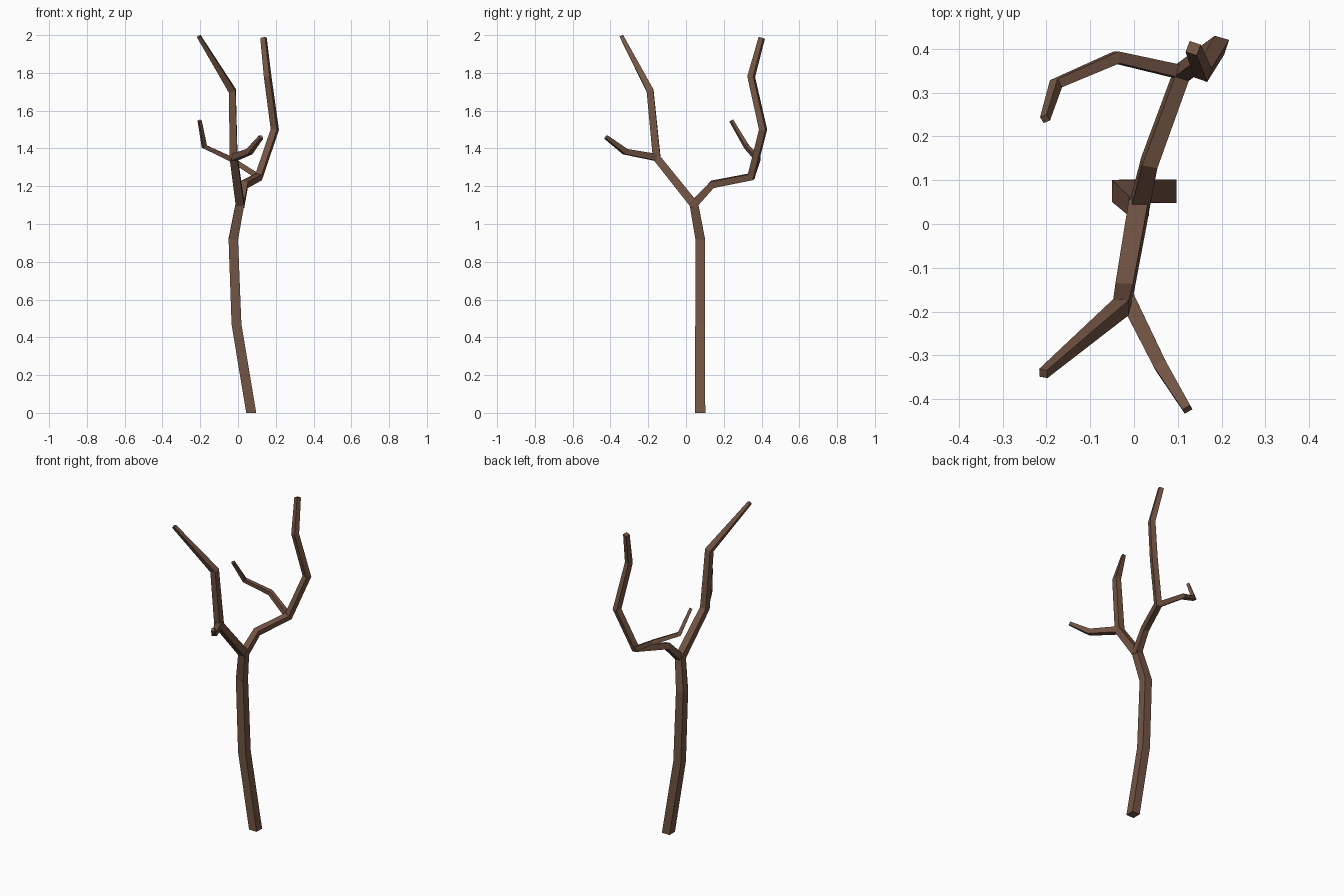
import bpy, bmesh
from mathutils import Vector

if "Cube" in bpy.data.objects:
    bpy.data.objects.remove(bpy.data.objects["Cube"])

bark = bpy.data.materials.new("brown bark")
bark.diffuse_color = (0.17, 0.09, 0.057, 1)
bark.use_nodes = True
bark.node_tree.nodes["Principled BSDF"].inputs["Base Color"].default_value = bark.diffuse_color


def limb(name, path, side):
    """Square tube with mitred bends; path rows are x, y, z, width."""
    pts = [Vector(p[:3]) for p in path]
    n = len(pts)
    dirs = [(pts[i + 1] - pts[i]).normalized() for i in range(n - 1)]
    u = Vector(side)
    u = (u - dirs[0] * u.dot(dirs[0])).normalized()
    bm = bmesh.new()
    rings = []
    for i, p in enumerate(pts):
        a, b = dirs[max(i - 1, 0)], dirs[min(i, n - 2)]
        plane = (a + b).normalized()
        v = a.cross(u)
        h = path[i][3] / 2
        ring = []
        for s, t in ((1, 1), (-1, 1), (-1, -1), (1, -1)):
            o = (u * s + v * t) * h
            o -= a * (o.dot(plane) / a.dot(plane))   # slide onto the mitre plane
            ring.append(bm.verts.new(p + o))
        rings.append(ring)
        u = a.rotation_difference(b) @ u
    for r, q in zip(rings, rings[1:]):
        for k in range(4):
            bm.faces.new((r[k], r[(k + 1) % 4], q[(k + 1) % 4], q[k]))
    bm.faces.new(rings[0][::-1])
    bm.faces.new(rings[-1])
    bmesh.ops.recalc_face_normals(bm, faces=bm.faces)
    me = bpy.data.meshes.new(name)
    bm.to_mesh(me)
    bm.free()
    me.materials.append(bark)
    ob = bpy.data.objects.new(name, me)
    bpy.context.collection.objects.link(ob)
    # keep the trunk foot flat on the ground
    for vert in me.vertices:
        if vert.co.z < 0.02:
            vert.co.z = 0


# trunk
limb("trunk", [(0.07, 0.075, 0, .054), (-0.008, 0.075, 0.47, .052),
               (-0.025, 0.075, 0.92, .05), (0.012, 0.04, 1.115, .045)], (1, 0, 0))
# front fork and its twig
limb("front_branch", [(0.012, 0.045, 1.10, .045), (-0.023, -0.155, 1.35, .04),
                      (-0.03, -0.19, 1.705, .036), (-0.207, -0.341, 1.993, .02)], (1, 0, 0))
limb("front_twig", [(-0.023, -0.155, 1.352, .036), (0.06, -0.322, 1.383, .03),
                    (0.122, -0.423, 1.46, .02)], (1, 0.5, 0))
# back fork and its twig
limb("back_branch", [(0.012, 0.038, 1.10, .042), (0.035, 0.14, 1.21, .036),
                     (0.11, 0.345, 1.25, .034), (0.195, 0.408, 1.5, .034),
                     (0.157, 0.345, 1.78, .032), (0.135, 0.401, 1.985, .027)], (1, 0, 0))
limb("back_twig", [(0.105, 0.347, 1.252, .03), (-0.04, 0.38, 1.345, .026),
                   (-0.178, 0.32, 1.41, .022), (-0.203, 0.24, 1.547, .017)], (0, 1, 0))
